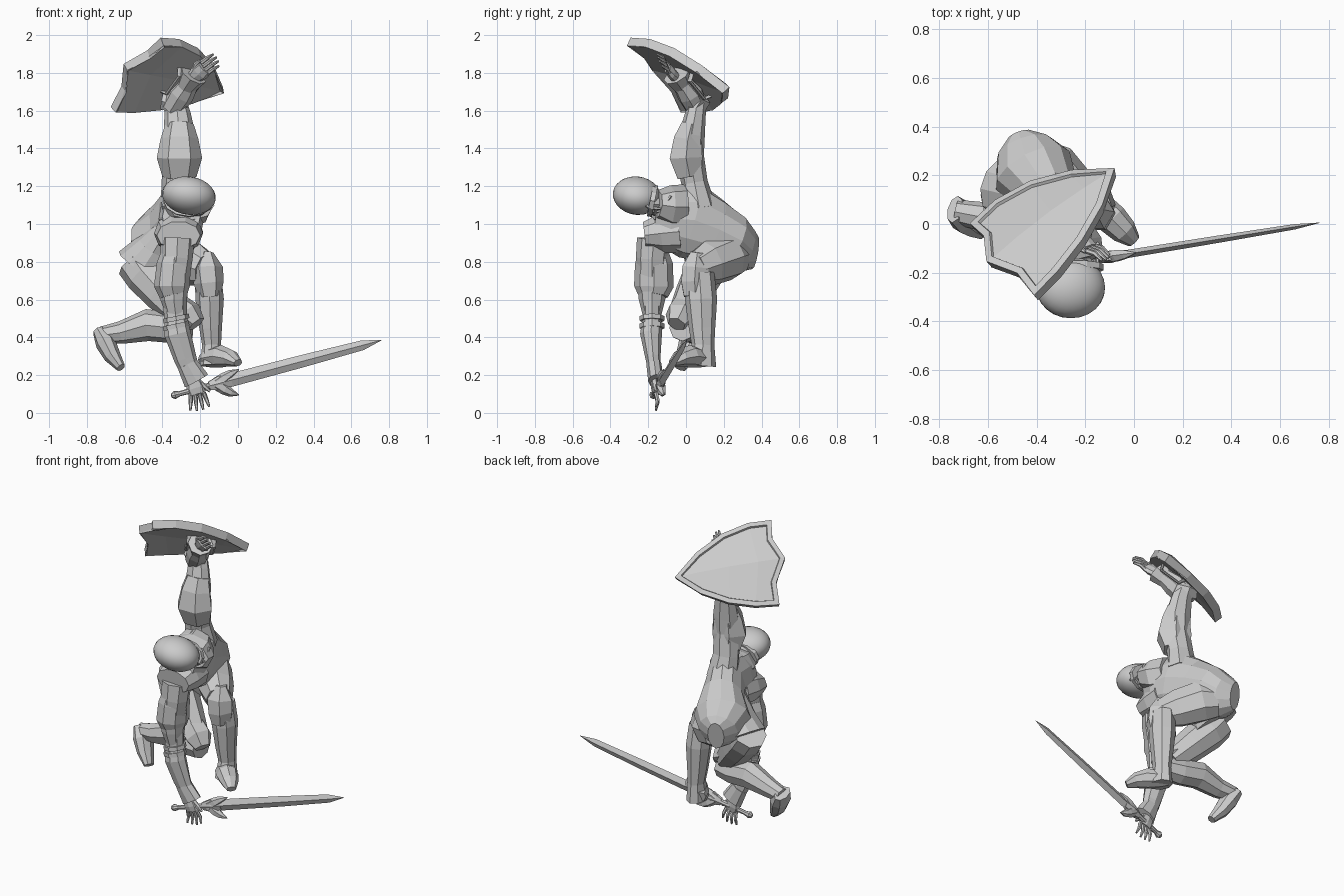
import bpy
import bmesh
import math
from mathutils import Vector

cube = bpy.data.objects.get("Cube")
if cube:
    bpy.data.objects.remove(cube, do_unlink=True)

X, Y, Z = Vector((1, 0, 0)), Vector((0, 1, 0)), Vector((0, 0, 1))


def make_object(name, bm):
    mesh = bpy.data.meshes.new(name)
    bm.to_mesh(mesh)
    bm.free()
    obj = bpy.data.objects.new(name, mesh)
    bpy.context.collection.objects.link(obj)
    return obj


def loft(name, sections, ref=Y, sides=8):
    """Skin oval rings (x, y, z, half width, half depth) along a path."""
    bm = bmesh.new()
    centres = [Vector(s[:3]) for s in sections]
    last = len(centres) - 1
    rings = []
    for i, section in enumerate(sections):
        tangent = (centres[min(i + 1, last)] - centres[max(i - 1, 0)]).normalized()
        side = tangent.cross(ref).normalized()
        up = side.cross(tangent)
        ring = []
        for k in range(sides):
            angle = math.tau * k / sides
            offset = side * section[3] * math.cos(angle) + up * section[-1] * math.sin(angle)
            ring.append(bm.verts.new(centres[i] + offset))
        rings.append(ring)
    for lower, upper in zip(rings, rings[1:]):
        for k in range(sides):
            n = (k + 1) % sides
            bm.faces.new((lower[k], lower[n], upper[n], upper[k]))
    bm.faces.new(rings[0])
    bm.faces.new(rings[-1])
    bmesh.ops.recalc_face_normals(bm, faces=bm.faces)
    return make_object(name, bm)


def hand(name, wrist, knuckles, tips, across, spread):
    """Palm, four fanned fingers and a thumb."""
    wrist, knuckles, tips = Vector(wrist), Vector(knuckles), Vector(tips)
    across = Vector(across).normalized()
    ref = across.cross(tips - wrist).normalized()
    loft(name + "_palm", [(*wrist, .035, .025), (*wrist.lerp(knuckles, .6), .05, .025),
                          (*knuckles, .045, .018)], ref)
    for i in range(4):
        fan = i - 1.5
        start = knuckles + across * fan * .023
        end = tips + across * fan * spread - (tips - knuckles) * abs(fan) * .1
        bend = start.lerp(end, .5) + ref * .01
        loft(f"{name}_finger_{i + 1}", [(*start, .012), (*bend, .011), (*end, .006)], ref, 6)
    root = wrist.lerp(knuckles, .3) + across * .03
    loft(name + "_thumb", [(*root, .015), (*(root.lerp(knuckles, .5) + across * .035), .013),
                           (*(knuckles + across * spread * 2), .007)], ref, 6)


# Torso with draped back, and skirt flaring to one side
loft("torso", [(-.30, -.16, 1.04, .10, .12), (-.30, -.08, 1.03, .12, .17),
               (-.31, .02, 1.02, .115, .205), (-.35, .12, .97, .13, .18),
               (-.415, .22, .91, .17, .16), (-.45, .31, .86, .12, .125),
               (-.47, .365, .85, .05, .09)], Z, 12)
loft("skirt", [(-.36, .07, 1.00, .06, .12), (-.43, .12, .88, .11, .14),
               (-.50, .145, .77, .155, .145)], Y, 12)

# Helmet, face guard and collar
loft("collar", [(-.29, -.01, 1.09, .11, .12), (-.27, -.09, 1.09, .14, .115),
                (-.25, -.16, 1.10, .13, .08)], Z)
bpy.ops.mesh.primitive_uv_sphere_add(segments=24, ring_count=14, location=(-.26, -.26, 1.15))
helmet = bpy.context.object
helmet.name = "helmet"
helmet.scale = (.143, .128, .10)
helmet.rotation_euler = (-.15, .15, 0)
bpy.ops.object.shade_smooth_by_angle()
loft("helmet_rim", [(-.26, -.19, 1.125, .135, .085), (-.26, -.165, 1.12, .135, .085)], Z, 12)
loft("face", [(-.25, -.25, 1.12, .08, .05), (-.25, -.17, 1.105, .09, .05),
              (-.25, -.12, 1.10, .06, .04)], Z)
for i in range(7):
    t = (i - 3) / 3
    x, rise = -.25 + .1 * t, .03 * t * t
    loft(f"face_bar_{i + 1}", [(x, -.24, 1.085 + rise, .008), (x, -.19, 1.055 + rise, .008),
                               (x, -.13, 1.05 + rise, .008), (x, -.08, 1.12 + rise, .008)], X, 5)
loft("face_crossbar", [(-.35, -.16, 1.085, .008), (-.30, -.165, 1.05, .008),
                       (-.20, -.165, 1.05, .008), (-.15, -.16, 1.085, .008)], Z, 5)

# Raised arm
loft("raised_upper_arm", [(-.31, .07, 1.08, .10, .09), (-.32, .045, 1.22, .085, .07),
                          (-.31, .02, 1.36, .085, .075), (-.31, .03, 1.47, .085, .07),
                          (-.32, .05, 1.58, .07, .055), (-.33, .06, 1.64, .06, .05)])
loft("raised_shoulder_plate", [(-.31, .02, 1.25, .09, .075), (-.31, 0, 1.35, .12, .10),
                               (-.31, .01, 1.45, .10, .085), (-.31, .03, 1.53, .075, .06)], Y, 6)
loft("raised_elbow_plate", [(-.40, .07, 1.65, .045, .05), (-.34, .06, 1.64, .07, .06),
                            (-.28, .04, 1.66, .045, .05)], Z, 6)
loft("raised_forearm", [(-.35, .06, 1.61, .06), (-.30, .02, 1.69, .07),
                        (-.25, -.03, 1.76, .05)], Y)
loft("raised_cuff", [(-.28, -.01, 1.72, .05), (-.235, -.05, 1.79, .075)], Y)
hand("raised_hand", (-.24, -.05, 1.77), (-.18, -.10, 1.825), (-.105, -.145, 1.875),
     (-.4, -.3, .8), .024)

# Chest plate and lowered arm
loft("chest_plate", [(-.31, -.03, .96, .125, .12), (-.315, -.13, .95, .13, .11),
                     (-.315, -.22, .94, .115, .075)], Z, 10)
loft("lowered_upper_arm", [(-.32, -.17, .92, .09), (-.325, -.18, .82, .085),
                           (-.34, -.18, .70, .08), (-.34, -.18, .60, .07),
                           (-.33, -.18, .52, .05)])
loft("lowered_elbow_plate", [(-.335, -.175, .84, .075, .085), (-.34, -.17, .79, .09, .10),
                             (-.35, -.17, .67, .095, .105), (-.34, -.175, .62, .075, .08)])
loft("lowered_forearm", [(-.335, -.18, .60, .065, .05), (-.33, -.18, .50, .06, .05),
                         (-.32, -.185, .42, .07, .058), (-.28, -.175, .29, .06, .04),
                         (-.235, -.16, .17, .045, .028)])
for i, height in enumerate((.50, .46)):
    loft(f"forearm_band_{i + 1}", [(-.33, -.18, height + .012, .07, .065),
                                   (-.325, -.18, height - .012, .07, .065)])
loft("lowered_cuff", [(-.27, -.17, .26, .055, .04), (-.22, -.16, .17, .07, .04)])
hand("lowered_hand", (-.24, -.16, .18), (-.215, -.16, .10), (-.20, -.16, .01),
     (1, 0, .2), .034)

# Planted leg
loft("planted_thigh", [(-.41, .27, .84, .09, .11), (-.34, .22, .83, .12, .13),
                       (-.24, .12, .79, .105, .12), (-.17, .05, .76, .08, .09)], Z)
loft("planted_knee_plate", [(-.16, .06, .85, .03, .04), (-.165, .05, .77, .085, .08),
                            (-.155, .045, .69, .08, .08), (-.15, .05, .62, .06, .07)], Y, 6)
loft("planted_shin", [(-.16, .07, .74, .07, .08), (-.15, .08, .60, .075, .085),
                      (-.145, .085, .45, .06, .07), (-.14, .09, .36, .05, .06),
                      (-.14, .08, .25, .06, .08)])
loft("planted_foot", [(-.18, .12, .28, .04, .035), (-.15, .08, .29, .06, .05),
                      (-.09, .02, .30, .065, .06), (-.04, -.03, .29, .055, .045),
                      (0, -.07, .265, .03, .02)], Z)

# Trailing leg
loft("trailing_thigh", [(-.54, .12, .80, .11, .10), (-.49, .09, .73, .11, .11),
                        (-.40, .04, .63, .10, .10), (-.29, -.02, .51, .08, .08)])
loft("trailing_knee_plate", [(-.33, 0, .56, .08, .08), (-.26, -.03, .52, .085, .075),
                             (-.22, -.05, .47, .05, .05)], Z, 6)
loft("trailing_shin", [(-.25, -.02, .45, .07, .07), (-.35, 0, .45, .08, .08),
                       (-.48, .02, .465, .085, .08), (-.62, .03, .425, .06, .06),
                       (-.73, .05, .41, .045, .05)])
loft("trailing_foot", [(-.735, .06, .43, .035, .06), (-.70, .03, .37, .055, .07),
                       (-.665, 0, .30, .045, .055), (-.62, -.03, .24, .025, .035)], Y)

# Sword, laid out from the guard toward the tip
guard_at, tip_at = Vector((-.07, -.13, .165)), Vector((.76, .005, .385))


def along(t):
    return guard_at.lerp(tip_at, t)


loft("sword_blade", [(*along(0), .017, .036), (*along(.5), .015, .033),
                     (*along(.88), .011, .026), (*along(1), .001, .001)], Z, 4)
loft("sword_grip", [(*along(-.3), .013), (*along(-.15), .017), (*along(0), .014)], Z)
loft("sword_pommel", [(*along(-.34), .012), (*along(-.32), .022), (*along(-.29), .014)], Z)
loft("sword_guard_block", [(*along(-.1), .018, .025), (*along(-.03), .026, .045),
                           (*along(.04), .018, .03)], Z, 6)
for name, sign, reach in (("upper", 1, .045), ("lower", -1, .09)):
    wing = [along(t) + Z * sign * reach * h for t, h in ((-.05, 0), (0, .45), (.04, .75), (.09, 1))]
    sizes = ((.035, .024), (.03, .026), (.022, .02), (.003, .003))
    loft(f"sword_guard_{name}", [(*p, *s) for p, s in zip(wing, sizes)], Y, 6)

# Shield: two halves folded along a raised central ridge, framed by a rim
U = Vector((-.77, -.625, .13)).normalized()
V = Vector((.49, -.547, .68)).normalized()
N = U.cross(V)
shield_tip = Vector((-.08, .23, 1.725))
rows = [(0, 0, 0, 0, 0), (.15, .14, .13, .035, .015), (.32, .30, .22, .055, .025),
        (.50, .46, .265, .06, .02), (.66, .60, .27, .05, 0)]
bm = bmesh.new()
ridge, edges = [], {1: [], -1: []}
for mid_u, side_u, v, ridge_n, side_n in rows:
    ridge.append(bm.verts.new(shield_tip + U * mid_u + N * ridge_n))
    for sign, verts in edges.items():
        if v:
            verts.append(bm.verts.new(shield_tip + U * side_u + V * sign * v + N * side_n))
        else:
            verts.append(ridge[0])
for sign, verts in edges.items():
    # The top edge dips between the ridge and each corner
    notch = bm.verts.new(shield_tip + U * .595 + V * sign * .14 + N * .03)
    for i in range(len(rows) - 1):
        loop = [ridge[i], ridge[i + 1], verts[i + 1], verts[i]]
        if i == len(rows) - 2:
            loop.insert(2, notch)
        loop = list(dict.fromkeys(loop))
        bm.faces.new(loop if sign > 0 else loop[::-1])
bm.normal_update()
bmesh.ops.inset_region(bm, faces=bm.faces[:], thickness=.028, use_boundary=True,
                       use_even_offset=True)
bm.normal_update()
inner = [f for f in bm.faces if not any(e.is_boundary for e in f.edges)]
bmesh.ops.inset_region(bm, faces=inner, thickness=.004, depth=-.012, use_boundary=True)
shield = make_object("shield", bm)
solid = shield.modifiers.new("Thickness", "SOLIDIFY")
solid.thickness, solid.offset = .05, -1

# Arm straps behind the shield
for i, (u, n) in enumerate(((.22, -.06), (.36, -.05))):
    base = shield_tip + U * u
    loft(f"shield_strap_{i + 1}", [(*(base + V * v + N * d), .018, .008) for v, d in
                                   ((-.1, 0), (-.07, n), (.07, n), (.1, 0))], N, 6)
